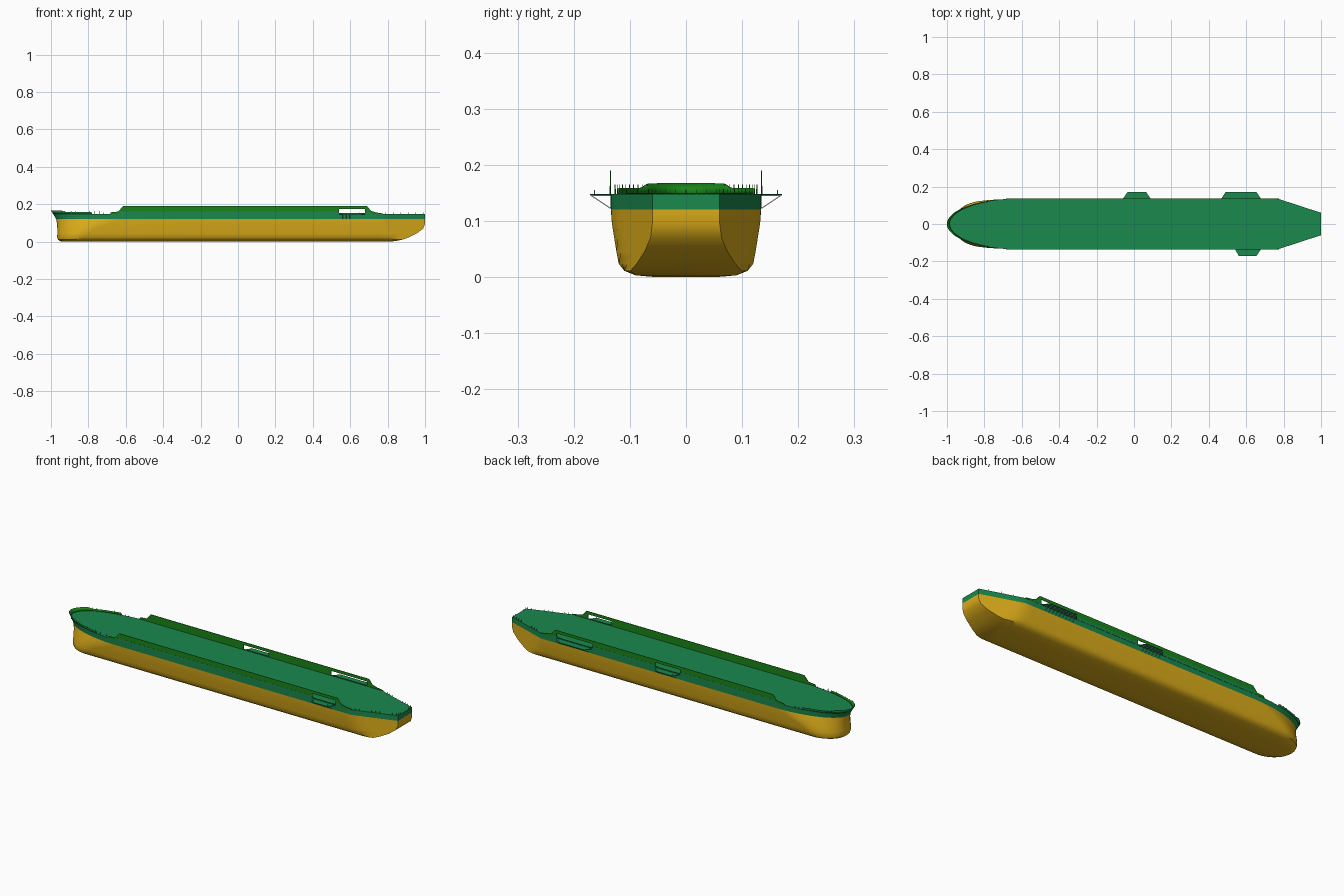
import bpy, bmesh, math
from mathutils import Vector

if "Cube" in bpy.data.objects:
    bpy.data.objects.remove(bpy.data.objects["Cube"])


def material(name, rgb):
    m = bpy.data.materials.new(name)
    m.diffuse_color = (*rgb, 1)
    m.use_nodes = True
    m.node_tree.nodes["Principled BSDF"].inputs["Base Color"].default_value = m.diffuse_color
    return m


YELLOW = material("yellow_paint", (0.72, 0.42, 0.01))
TEAL = material("deck_green", (0.01, 0.25, 0.075))
GREEN = material("bulwark_green", (0.01, 0.23, 0.01))
DECK = 0.148


def add_object(name, bm, mats, smooth=None):
    mesh = bpy.data.meshes.new(name)
    bm.to_mesh(mesh)
    bm.free()
    ob = bpy.data.objects.new(name, mesh)
    bpy.context.collection.objects.link(ob)
    for m in mats:
        mesh.materials.append(m)
    if smooth:
        bpy.context.view_layer.objects.active = ob
        bpy.ops.object.select_all(action='DESELECT')
        ob.select_set(True)
        bpy.ops.object.shade_smooth_by_angle(angle=math.radians(smooth))
    return ob


def taper(x):
    return 0.135 - 0.075 * max(0, x - 0.77) / 0.23


def bow_curve(w, x_bow, x_full, n=20):
    return [(x_full - (x_full - x_bow) * math.cos(a), w * math.sin(a))
            for a in (math.pi / 2 * i / n for i in range(n + 1))]


def ring(z, w, x_bow, x_full, x_end):
    half = bow_curve(w, x_bow, x_full)
    half += [(x, min(w, taper(x))) for x in (-0.2, 0.3)]
    half += [(x, min(w, taper(x))) for x in
             (0.7 + (x_end - 0.7) * k / 8 for k in range(9))]
    return [(x, y, z) for x, y in reversed(half)] + [(x, -y, z) for x, y in half[1:]]


def loft(name, levels, mat, cap):
    bm = bmesh.new()
    rows = [[bm.verts.new(p) for p in ring(*lv)] for lv in levels]
    n = len(rows[0])
    for a, b in zip(rows, rows[1:]):
        for i in range(n):
            j = (i + 1) % n
            bm.faces.new((a[i], a[j], b[j], b[i]))
    # close across the beam with strips, from stern to stem
    r = rows[cap]
    for i in range(n // 2):
        quad = [r[i], r[i + 1], r[n - 2 - i], r[n - 1 - i]]
        if quad[1] is quad[2]:
            quad.pop(2)
        if cap == 0:
            quad.reverse()
        bm.faces.new(quad)
    return add_object(name, bm, [mat], 35)


# Hull: z, half breadth, stem x, end of bow curve x, stern x
lower = [(0.0, 0.055, -0.935, -0.84, 0.80), (0.003, 0.09, -0.952, -0.84, 0.84),
         (0.011, 0.11, -0.963, -0.835, 0.88), (0.024, 0.12, -0.967, -0.82, 0.915),
         (0.045, 0.124, -0.966, -0.80, 0.957), (0.07, 0.128, -0.966, -0.76, 0.99),
         (0.095, 0.132, -0.968, -0.70, 1.0), (0.12, 0.134, -0.972, -0.63, 1.0)]
loft("lower_hull", lower, YELLOW, 0)
loft("upper_hull_and_deck", [lower[-1], (DECK, 0.135, -0.988, -0.63, 1.0)], TEAL, 1)

# Bow bulwark, flared, with a raised centre
base = [p for p in bow_curve(0.135, -0.988, -0.63, 40)]
top = [p for p in bow_curve(0.135, -1.0, -0.63, 40)]
pairs = [(b, t) for b, t in zip(base, top) if b[0] < -0.77]
pairs = pairs[:0:-1] + [((b[0], -b[1]), (t[0], -t[1])) for b, t in pairs]
bm = bmesh.new()
wall = []
for b, t in pairs:
    h = 0.158 + 0.008 * min(1, max(0, (0.082 - abs(t[1])) / 0.012))
    wall.append((bm.verts.new((*b, DECK)), bm.verts.new((*t, h))))
for (a, b), (c, d) in zip(wall, wall[1:]):
    bm.faces.new((a, c, d, b))
ob = add_object("bow_bulwark", bm, [TEAL, GREEN], 35)
mod = ob.modifiers.new("thickness", 'SOLIDIFY')
mod.thickness = 0.003
mod.offset = -1
mod.material_offset = 1
mod.material_offset_rim = 1


# Flat panel in the side plane, with rectangular openings
def panel(name, outline, openings, y, half_thickness, mat):
    cu = bpy.data.curves.new(name, 'CURVE')
    cu.dimensions = '2D'
    cu.fill_mode = 'BOTH'
    cu.extrude = half_thickness
    loops = [outline] + [[(a, 0.152), (b, 0.152), (b, 0.174), (a, 0.174)]
                         for a, b in openings]
    for pts in loops:
        s = cu.splines.new('POLY')
        s.points.add(len(pts) - 1)
        for p, (x, z) in zip(s.points, pts):
            p.co = (x, z, 0, 1)
        s.use_cyclic_u = True
    ob = bpy.data.objects.new(name, cu)
    ob.rotation_euler.x = math.pi / 2
    ob.location.y = y
    bpy.context.collection.objects.link(ob)
    cu.materials.append(mat)


def notched_band(x0, x1, z0, z1, openings):
    pts = [(x0, z0), (x1, z0), (x1, z1)]
    for a, b in reversed(openings):
        pts += [(b, z1), (b, 0.152), (a, 0.152), (a, z1)]
    return pts + [(x0, z1)]


# Platforms: side, inner x range, outer x range
platforms = [(1, -0.06, 0.09, -0.035, 0.065), (1, 0.465, 0.68, 0.49, 0.655),
             (-1, 0.54, 0.68, 0.56, 0.655)]
profile = [(-0.685, 0.147), (-0.68, 0.157), (-0.64, 0.161), (-0.615, 0.19),
           (0.69, 0.19), (0.712, 0.164), (0.74, 0.156), (0.79, 0.151), (0.79, 0.147)]
# follow the deck edge: the panel stops where the stern narrows
profile = [(min(x, 0.775), z) for x, z in profile]
for side, label in ((1, "port"), (-1, "starboard")):
    holes = [(p[1], p[2]) for p in platforms if p[0] == side]
    panel(f"{label}_side_bulwark", profile, holes, side * 0.1345, 0.0012, GREEN)
    panel(f"{label}_bulwark_outer_strake",
          notched_band(-0.635, 0.71, 0.147, 0.162, holes), [], side * 0.1358, 0.0004, TEAL)


def rod(bm, a, b, r=0.0008):
    a, b = Vector(a), Vector(b)
    d = b - a
    rot = d.to_track_quat('Z', 'Y').to_matrix().to_4x4()
    rot.translation = (a + b) / 2
    bmesh.ops.create_cone(bm, cap_ends=True, segments=6, radius1=r, radius2=r,
                          depth=d.length, matrix=rot)


# Side platforms with brackets beneath and short corner posts
for k, (s, i0, i1, o0, o1) in enumerate(platforms, 1):
    bm = bmesh.new()
    corners = [(i0, 0.134), (o0, 0.171), (o1, 0.171), (i1, 0.134)]
    f = bm.faces.new([bm.verts.new((x, s * y, 0.146)) for x, y in corners])
    ext = bmesh.ops.extrude_face_region(bm, geom=[f])
    bmesh.ops.translate(bm, vec=(0, 0, 0.002),
                        verts=[v for v in ext['geom'] if isinstance(v, bmesh.types.BMVert)])
    bmesh.ops.recalc_face_normals(bm, faces=bm.faces)
    add_object(f"side_platform_{k}", bm, [TEAL])
    bm = bmesh.new()
    count = round((o1 - o0) / 0.02)
    for n in range(count + 1):
        x = o0 + (o1 - o0) * n / count
        rod(bm, (x, s * 0.134, 0.122), (x, s * 0.17, 0.146))
        rod(bm, (x, s * 0.134, 0.145), (x, s * 0.17, 0.145))
    for x in (o0 + 0.004, o1 - 0.004):
        rod(bm, (x, s * 0.163, DECK), (x, s * 0.163, 0.155))
    add_object(f"platform_brackets_{k}", bm, [])

# Small posts around the bow and stern edges
bm = bmesh.new()
for s in (-1, 1):
    for x, y in top[8:34:2]:
        rod(bm, (x + 0.003, s * (y - 0.002), DECK), (x + 0.003, s * (y - 0.002), 0.165), 0.0006)
    for n in range(11):
        x = 0.79 + 0.02 * n
        y = s * (taper(x) - 0.003)
        rod(bm, (x, y, DECK), (x, y, 0.157), 0.0006)
    for n in range(4):
        x = -0.76 + 0.02 * n
        rod(bm, (x, s * 0.122, DECK), (x, s * 0.122, 0.156), 0.0006)
for n in range(7):
    y = -0.054 + 0.018 * n
    rod(bm, (0.997, y, DECK), (0.997, y, 0.156), 0.0006)
add_object("edge_posts", bm, [GREEN])
